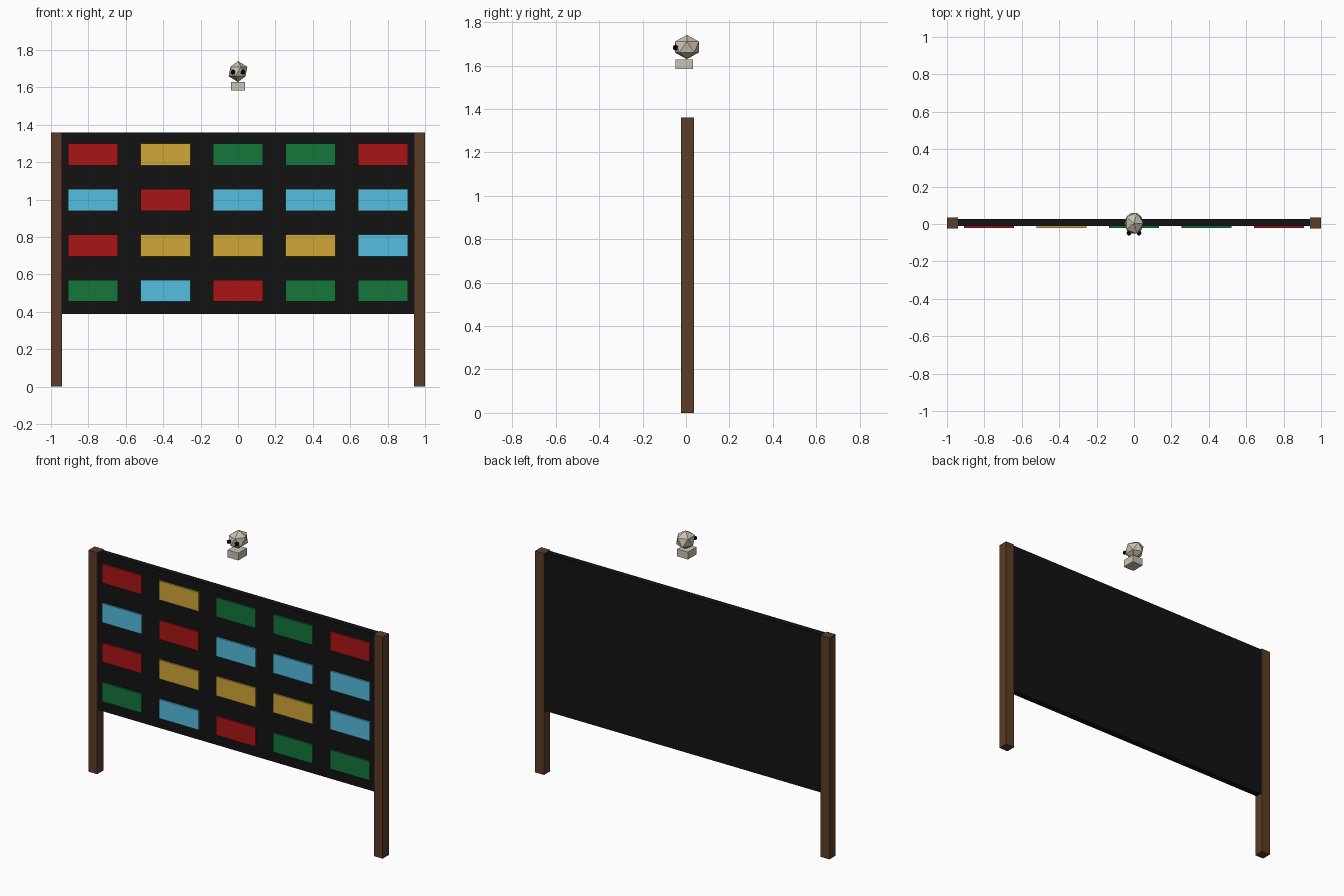
import bpy

if "Cube" in bpy.data.objects:
    bpy.data.objects.remove(bpy.data.objects["Cube"])

YC = 0.006  # depth centre of the frame


def material(name, rgb):
    m = bpy.data.materials.new(name)
    m.diffuse_color = (*rgb, 1)
    m.use_nodes = True
    m.node_tree.nodes["Principled BSDF"].inputs["Base Color"].default_value = m.diffuse_color
    return m


WOOD = material("wood", (0.107, 0.047, 0.02))
BLACK = material("black", (0.006, 0.006, 0.007))
BONE = material("bone", (0.60, 0.55, 0.45))
EYE = material("eye", (0.003, 0.003, 0.003))
CARD = {
    "R": material("red", (0.40, 0.007, 0.008)),
    "Y": material("yellow", (0.65, 0.39, 0.04)),
    "G": material("green", (0.007, 0.18, 0.044)),
    "B": material("blue", (0.09, 0.52, 0.74)),
}


def finish(name, mat):
    ob = bpy.context.object
    ob.name = name
    ob.data.materials.append(mat)
    bpy.ops.object.transform_apply(location=False, rotation=False, scale=True)
    return ob


def box(name, loc, size, mat):
    bpy.ops.mesh.primitive_cube_add(size=1, location=loc)
    bpy.context.object.scale = size
    return finish(name, mat)


def ball(name, loc, radii, mat):
    bpy.ops.mesh.primitive_ico_sphere_add(subdivisions=1, radius=1, location=loc)
    bpy.context.object.scale = radii
    return finish(name, mat)


# Posts and dark board
for side, tag in ((-1, "left"), (1, "right")):
    box(f"post_{tag}", (side * 0.97, YC, 0.68), (0.06, 0.06, 1.36), WOOD)
box("board", (0, YC + 0.001, 0.875), (1.88, 0.038, 0.97), BLACK)

# Coloured cards, rows listed from top to bottom
for r, row in enumerate(("RYGGR", "BRBBB", "RYYYB", "GBRGG")):
    for c, key in enumerate(row):
        box(f"card_{r}_{c}", ((c - 2) * 0.388, -0.017, 1.241 - r * 0.2427),
            (0.268, 0.01, 0.117), CARD[key])

# Skull floating above: cranium, jaw and eyes
ball("skull_cranium", (0, YC - 0.002, 1.685), (0.056, 0.065, 0.056), BONE)
box("skull_jaw", (0, -0.008, 1.606), (0.073, 0.082, 0.045), BONE)
for side, tag in ((-1, "left"), (1, "right")):
    ball(f"skull_eye_{tag}", (side * 0.027, -0.049, 1.682), (0.014, 0.014, 0.014), EYE)
